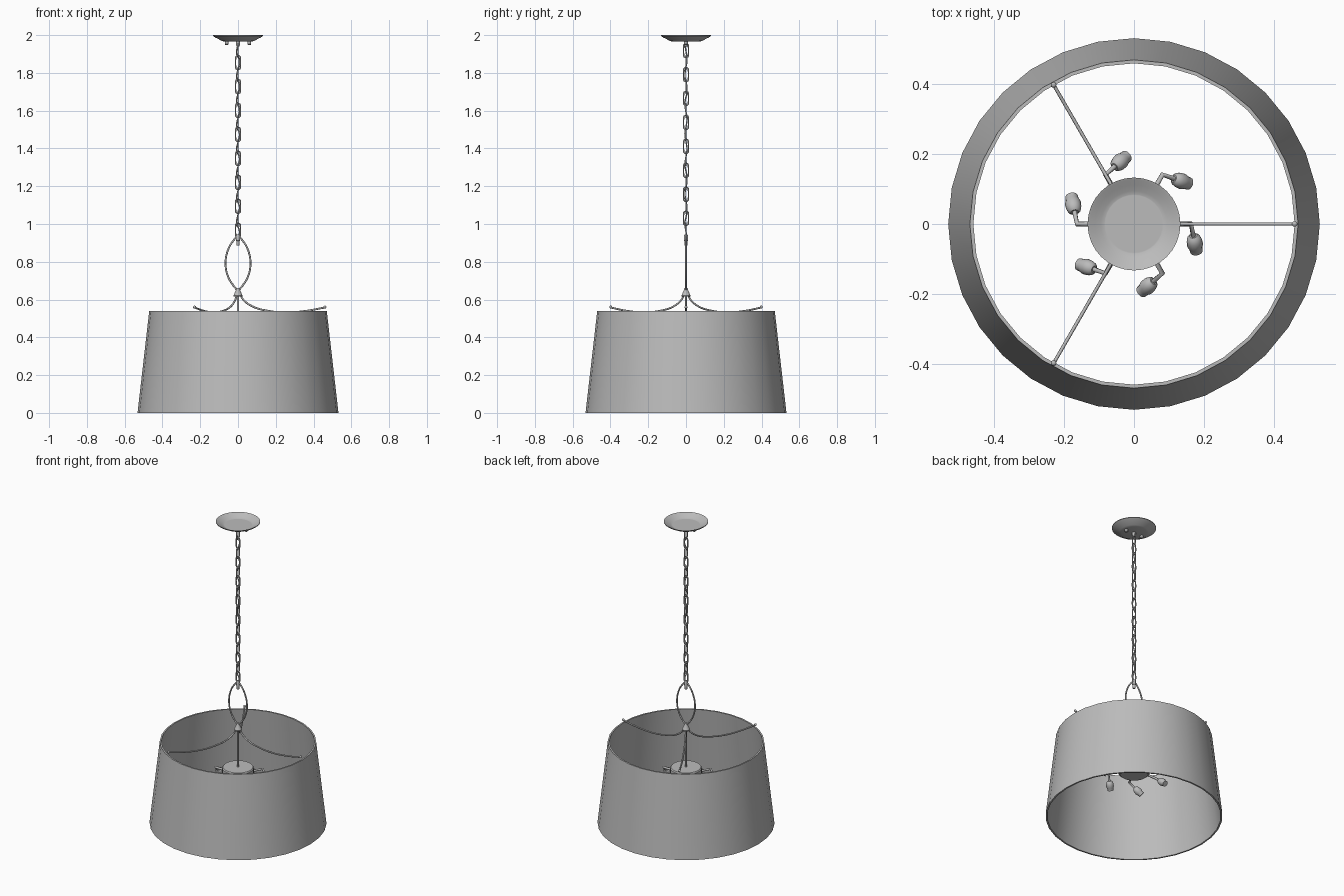
import bpy, math
from mathutils import Matrix, Vector

cube = bpy.data.objects.get("Cube")
if cube:
    bpy.data.objects.remove(cube)

# One plain grey finish
grey = bpy.data.materials.new("soft_grey")
grey.use_nodes = True
color = (0.5, 0.5, 0.5, 1)
grey.diffuse_color = color
grey.node_tree.nodes["Principled BSDF"].inputs["Base Color"].default_value = color


def add_mesh(name, verts, faces, matrix=None):
    mesh = bpy.data.meshes.new(name)
    mesh.from_pydata(verts, [], faces)
    mesh.update()
    obj = bpy.data.objects.new(name, mesh)
    bpy.context.collection.objects.link(obj)
    mesh.materials.append(grey)
    if matrix:
        obj.matrix_world = matrix
    bpy.ops.object.select_all(action='DESELECT')
    obj.select_set(True)
    bpy.context.view_layer.objects.active = obj
    bpy.ops.object.shade_smooth_by_angle(angle=math.radians(35))
    return obj


def lathe(name, profile, sides, matrix=None, loop=False):
    """Revolve (radius, z) points listed from bottom to top on the outside."""
    verts, faces = [], []
    for r, z in profile:
        for i in range(sides):
            a = math.tau * i / sides
            verts.append((r * math.cos(a), r * math.sin(a), z))
    n = len(profile)
    for k in range(n if loop else n - 1):
        for i in range(sides):
            j, m = (i + 1) % sides, (k + 1) % n
            faces.append((k * sides + i, k * sides + j, m * sides + j, m * sides + i))
    if not loop:
        faces.append(tuple(reversed(range(sides))))
        faces.append(tuple((n - 1) * sides + i for i in range(sides)))
    return add_mesh(name, verts, faces, matrix)


def tube(name, points, radius, cyclic=False, smooth=True, turn=0, res=4):
    """Round rod along a path, turned about the vertical axis."""
    curve = bpy.data.curves.new(name, 'CURVE')
    curve.dimensions = '3D'
    curve.bevel_depth = radius
    curve.bevel_resolution = 2
    curve.resolution_u = res
    curve.use_fill_caps = True
    if smooth:
        spline = curve.splines.new('BEZIER')
        spline.bezier_points.add(len(points) - 1)
        for bp, p in zip(spline.bezier_points, points):
            bp.co = p
            bp.handle_left_type = bp.handle_right_type = 'AUTO'
    else:
        spline = curve.splines.new('POLY')
        spline.points.add(len(points) - 1)
        for sp, p in zip(spline.points, points):
            sp.co = (*p, 1)
    spline.use_cyclic_u = cyclic
    curve.materials.append(grey)
    obj = bpy.data.objects.new(name, curve)
    obj.rotation_euler.z = turn
    bpy.context.collection.objects.link(obj)
    return obj


# Open tapered drum shade
lathe("shade", [(0.522, 0), (0.532, 0), (0.47, 0.54), (0.46, 0.54)], 32, loop=True)

# Ceiling canopy: shallow open dish with screws and a loop boss
lathe("canopy", [(0.075, 1.966), (0.088, 1.97), (0.105, 1.98), (0.122, 1.988),
                 (0.133, 1.996), (0.133, 2.0), (0.126, 1.997), (0.112, 1.988),
                 (0.095, 1.981), (0.085, 1.976), (0.082, 1.976)], 32)
for side in (-1, 1):
    lathe("canopy_screw", [(0.007, 1.948), (0.01, 1.952), (0.01, 1.968)], 12,
          Matrix.Translation((side * 0.06, 0, 0)))
lathe("canopy_boss", [(0.006, 1.94), (0.011, 1.947), (0.011, 1.968)], 12)

# Chain of alternating oval links
links, low, high = 16, 0.935, 1.95
pitch = (high - low) / links
for k in range(links):
    zc = low + pitch * (k + 0.5)
    oval = []
    for i in range(14):
        a = math.tau * i / 14
        straight = math.copysign(0.024, math.sin(a)) if abs(math.sin(a)) > 0.01 else 0
        oval.append((0.0135 * math.cos(a), 0, zc + straight + 0.0135 * math.sin(a)))
    tube("chain_link", oval, 0.0036, cyclic=True, smooth=False,
         turn=math.pi / 2 * (k % 2))

# Power cord woven through the chain
cord = [(0.009 * math.sin(2.1 * i), 0.006 * math.cos(1.7 * i), 0.92 + 1.03 * i / 24)
        for i in range(25)]
tube("power_cord", cord, 0.0035)

# Pointed oval loop with its hanger
half = [(0.004, 0.935), (0.025, 0.912), (0.052, 0.865), (0.066, 0.79),
        (0.052, 0.72), (0.025, 0.675), (0.006, 0.652)]
for side in (-1, 1):
    tube("oval_loop_side", [(side * x, 0, z) for x, z in half], 0.005, res=6)
lathe("loop_hanger", [(0.006, 0.885), (0.009, 0.89), (0.009, 0.91),
                      (0.011, 0.912), (0.011, 0.938), (0.007, 0.944)], 12)

# Cone collar and stem
lathe("cone_collar", [(0.022, 0.615), (0.024, 0.622), (0.013, 0.645), (0.008, 0.662)], 20)
lathe("stem", [(0.006, 0.36), (0.006, 0.625)], 12)

# Three sweeping shade supports with ball ends
sweep = [(0.012, 0.625), (0.03, 0.597), (0.08, 0.562), (0.15, 0.542),
         (0.25, 0.532), (0.36, 0.54), (0.46, 0.558)]
ball = [(0.008 * math.sin(math.pi * i / 8), -0.008 * math.cos(math.pi * i / 8))
        for i in range(1, 8)]
for k in range(3):
    turn = math.tau * k / 3
    tube("shade_support", [(r, 0, z) for r, z in sweep], 0.005, turn=turn, res=6)
    lathe("support_ball", ball, 12,
          Matrix.Rotation(turn, 4, 'Z') @ Matrix.Translation((0.46, 0, 0.56)))

# Lamp hub
lathe("lamp_hub", [(0.085, 0.295), (0.095, 0.303), (0.095, 0.365), (0.09, 0.372)], 32)

# Six bent arms, each ending in a lamp socket angled outward and down
aim = Vector((0.15, -0.75, -0.65)).normalized()
elbow = Vector((0.163, 0, 0.325))
for k in range(6):
    turn = math.tau * k / 6
    spin = Matrix.Rotation(turn, 4, 'Z')
    tube("lamp_arm", [(0.085, 0, 0.325), elbow, elbow + aim * 0.055], 0.0075,
         smooth=False, turn=turn)
    place = (spin @ Matrix.Translation(elbow + aim * 0.045)
             @ aim.to_track_quat('Z', 'Y').to_matrix().to_4x4())
    lathe("lamp_socket", [(0.011, 0), (0.018, 0.006), (0.022, 0.018),
                          (0.023, 0.035), (0.019, 0.045), (0.018, 0.06)], 16, place)
